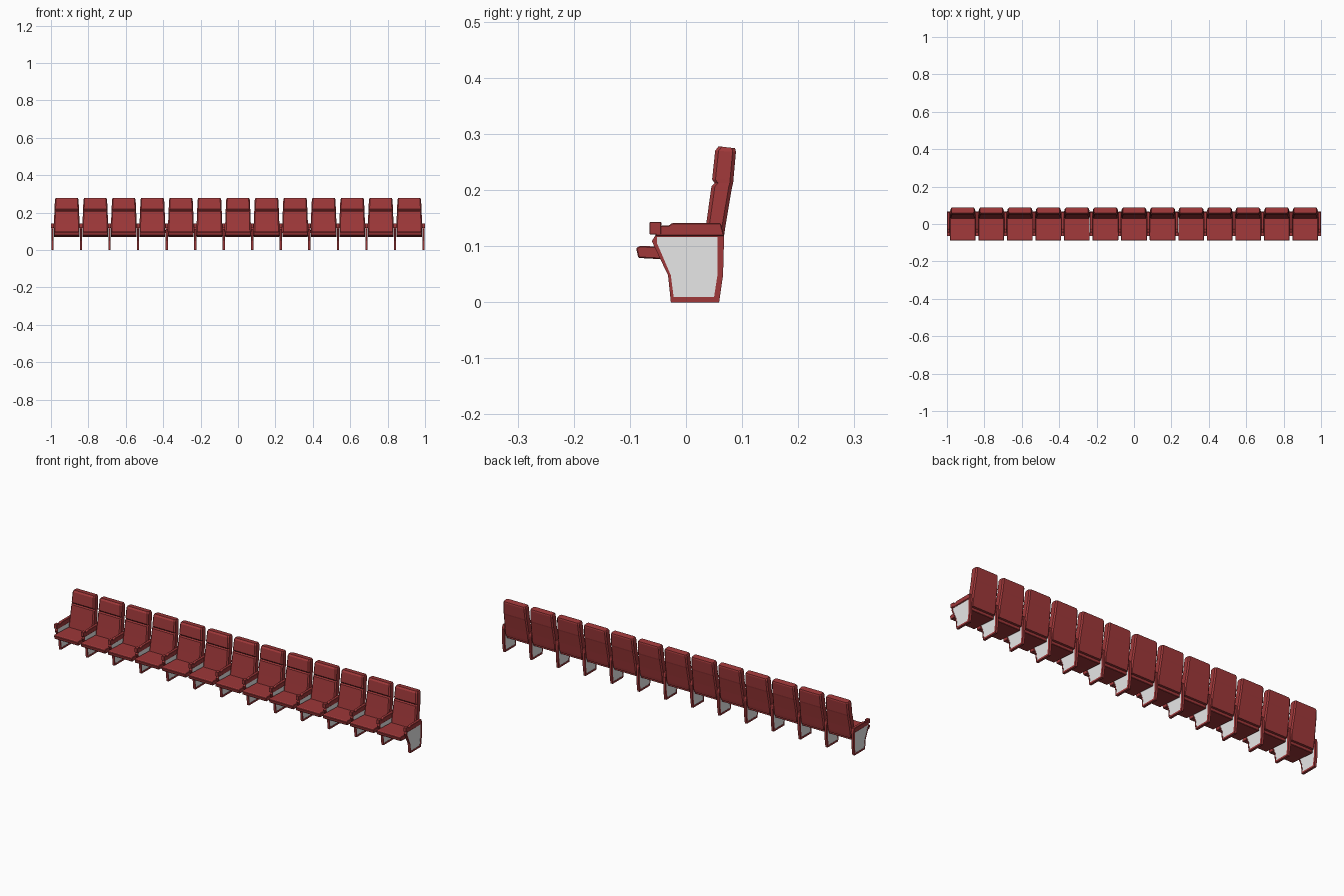
import bpy, bmesh

if "Cube" in bpy.data.objects:
    bpy.data.objects.remove(bpy.data.objects["Cube"])

def material(name, rgb):
    m = bpy.data.materials.new(name)
    m.diffuse_color = (*rgb, 1)
    m.use_nodes = True
    m.node_tree.nodes["Principled BSDF"].inputs["Base Color"].default_value = m.diffuse_color
    return m

RED = material("red upholstery", (0.35, 0.04, 0.042))
GREY = material("light grey panel", (0.8, 0.8, 0.8))

def finish(bm, name, mat):
    bmesh.ops.recalc_face_normals(bm, faces=bm.faces)
    me = bpy.data.meshes.new(name)
    bm.to_mesh(me)
    bm.free()
    me.materials.append(mat)
    return me

def extrude_profile(name, pts, width, mat, bevel=0):
    """Extrude a (y, z) outline symmetrically along x."""
    bm = bmesh.new()
    a, b = [[bm.verts.new((s * width / 2, y, z)) for y, z in pts] for s in (-1, 1)]
    n = len(pts)
    bm.faces.new(a)
    bm.faces.new(b)
    for i in range(n):
        bm.faces.new((a[i], a[(i + 1) % n], b[(i + 1) % n], b[i]))
    if bevel:
        bmesh.ops.recalc_face_normals(bm, faces=bm.faces)
        bmesh.ops.bevel(bm, geom=bm.edges[:], offset=bevel, segments=1, affect='EDGES')
    return finish(bm, name, mat)

def ring(name, outer, inner, width, mat):
    """Hollow frame between two matching (y, z) outlines."""
    bm = bmesh.new()
    lo = [[bm.verts.new((s * width / 2, y, z)) for y, z in pts]
          for s, pts in ((-1, outer), (1, outer), (1, inner), (-1, inner))]
    n = len(outer)
    for k in range(4):
        p, q = lo[k], lo[(k + 1) % 4]
        for i in range(n):
            j = (i + 1) % n
            bm.faces.new((p[i], p[j], q[j], q[i]))
    return finish(bm, name, mat)

def loft_back(name, sections, mat):
    """Stack of chamfered cross-sections: (front y, front z, rear y, rear z, half width)."""
    bm = bmesh.new()
    c = 0.006
    loops = []
    for yf, zf, yb, zb, w in sections:
        d = yb - yf
        t = min(0.3, c / d)
        prof = [(w - c, 0), (w, t), (w, 1 - t), (w - c, 1),
                (c - w, 1), (-w, 1 - t), (-w, t), (c - w, 0)]
        loops.append([bm.verts.new((x, yf + d * f, zf + (zb - zf) * f)) for x, f in prof])
    for p, q in zip(loops, loops[1:]):
        for i in range(8):
            j = (i + 1) % 8
            bm.faces.new((p[i], p[j], q[j], q[i]))
    bm.faces.new(loops[0])
    bm.faces.new(loops[-1])
    return finish(bm, name, mat)

def box(y0, y1, z0, z1):
    return [(y0, z0), (y1, z0), (y1, z1), (y0, z1)]

# side support: red frame around a recessed grey panel
outer = [(-.027, 0), (.059, 0), (.066, .048), (.068, .12), (-.054, .12), (-.061, .109), (-.032, .048)]
inner = [(-.022, .009), (.05, .009), (.056, .048), (.056, .116), (-.052, .116), (-.052, .106), (-.027, .048)]
frame = ring("support_frame", outer, inner, .012, RED)
panel = extrude_profile("support_panel", inner, .009, GREY)

# armrest pad and the block at its front end
arm = extrude_profile("armrest", [(-.055, .118), (.068, .118), (.062, .141), (-.025, .141),
                                  (-.03, .137), (-.05, .136)], .015, RED, .0015)
block = extrude_profile("armrest_block", box(-.065, -.044, .121, .143), .016, RED, .001)

# seat cushion
seat = extrude_profile("seat", [(-.085, .079), (-.089, .097), (-.082, .1005), (.04, .096),
                                (.05, .09), (.05, .07), (-.03, .076)], .137, RED, .002)

# backrest with crease below the headrest
back = loft_back("backrest", [
    (.026, .085, .062, .085, .067),
    (.028, .09, .065, .1, .069),
    (.036, .14, .071, .14, .0685),
    (.0455, .207, .082, .205, .066),
    (.051, .2125, .084, .2125, .0655),
    (.0465, .219, .0845, .218, .0655),
    (.052, .27, .089, .268, .063),
    (.058, .278, .0875, .2745, .060)], RED)

def place(name, mesh, x):
    ob = bpy.data.objects.new(name, mesh)
    ob.location.x = x
    bpy.context.collection.objects.link(ob)

SEATS, END = 13, .992
pitch = 2 * END / SEATS
for i in range(SEATS + 1):
    x = -END + i * pitch
    for me in (frame, panel, arm, block):
        place(f"{me.name}_{i + 1}", me, x)
    if i < SEATS:
        for me in (seat, back):
            place(f"{me.name}_{i + 1}", me, x + pitch / 2)
